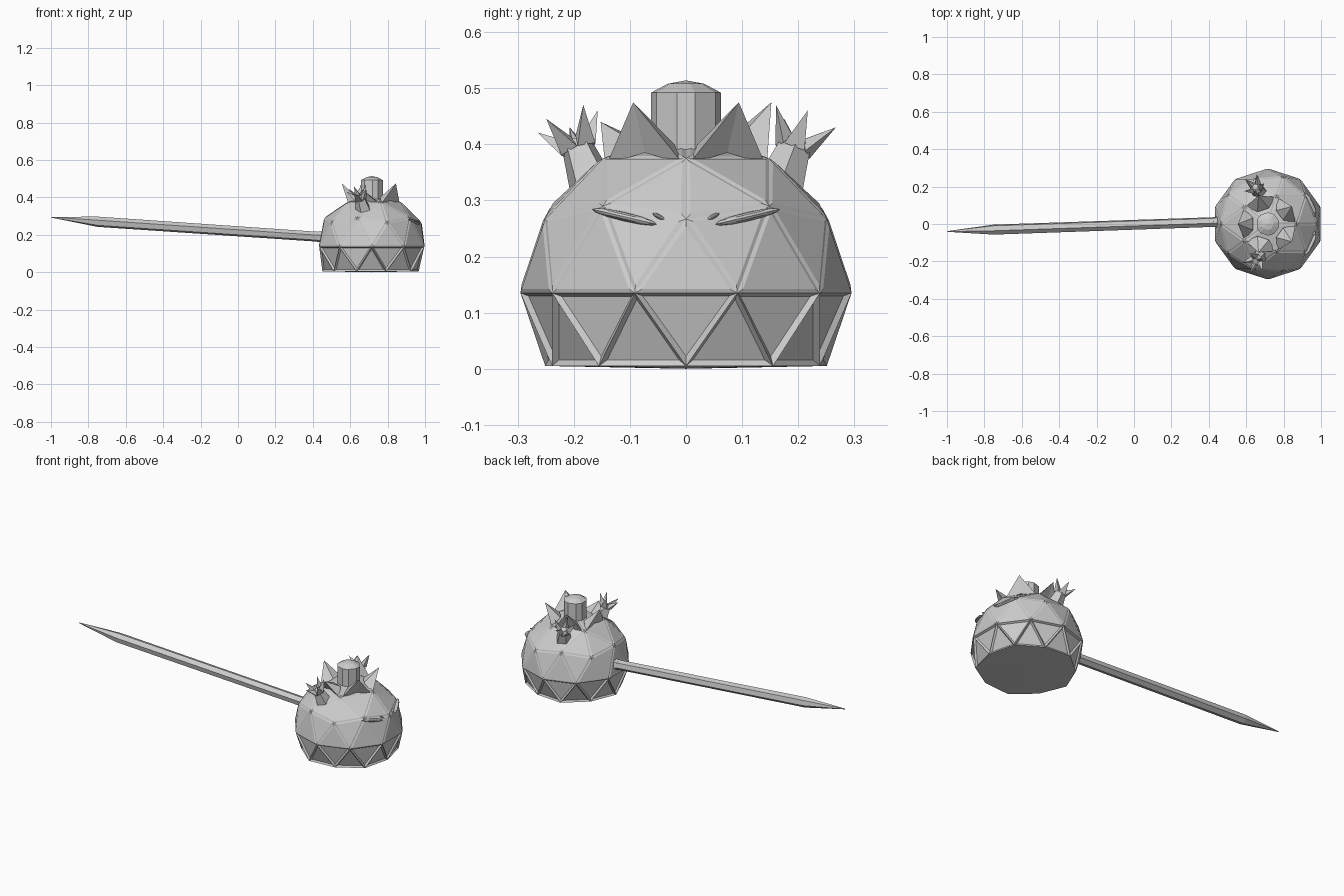
import bpy, bmesh, math
from mathutils import Vector, Matrix
from mathutils.bvhtree import BVHTree

if "Cube" in bpy.data.objects:
    bpy.data.objects.remove(bpy.data.objects["Cube"], do_unlink=True)

grey = bpy.data.materials.new("plain grey")
GREY = (0.6, 0.6, 0.6, 1)
grey.diffuse_color = GREY
grey.use_nodes = True
grey.node_tree.nodes["Principled BSDF"].inputs["Base Color"].default_value = GREY

CX, EQ, R = 0.715, 0.135, 0.295   # body centre x, widest height, radius


def finish(name, bm):
    bmesh.ops.recalc_face_normals(bm, faces=bm.faces)
    me = bpy.data.meshes.new(name)
    bm.to_mesh(me)
    bm.free()
    ob = bpy.data.objects.new(name, me)
    bpy.context.collection.objects.link(ob)
    me.materials.append(grey)
    return ob


def polar(r, deg, z):
    a = math.radians(deg)
    return Vector((CX + r * math.cos(a), r * math.sin(a), z))


def loft(bm, stations, sides, turn=0.0):
    """Skin rings of given (centre, radius) along a path; ends are capped."""
    axis = (stations[-1][0] - stations[0][0]).normalized()
    rot = axis.to_track_quat('Z', 'Y')
    rings = []
    for c, r in stations:
        rings.append([bm.verts.new(c + rot @ Vector((
            r * math.cos(turn + math.tau * i / sides),
            r * math.sin(turn + math.tau * i / sides), 0))) for i in range(sides)])
    for a, b in zip(rings, rings[1:]):
        for i in range(sides):
            j = (i + 1) % sides
            bm.faces.new((a[i], a[j], b[j], b[i]))
    bm.faces.new(rings[0])
    bm.faces.new(rings[-1])


def spike(bm, base, tip):
    """Pyramid from a base polygon to a tip."""
    vs = [bm.verts.new(p) for p in base]
    t = bm.verts.new(tip)
    bm.faces.new(vs)
    for i in range(len(vs)):
        bm.faces.new((vs[i], vs[(i + 1) % len(vs)], t))


# Faceted round body with a flat underside
bm = bmesh.new()
bmesh.ops.create_icosphere(bm, subdivisions=2, radius=R)
low = [v for v in bm.verts if v.co.z < -0.7 * R]
bmesh.ops.delete(bm, geom=low, context='VERTS')
for v in bm.verts:
    if v.co.z > 0.95 * R:
        v.co.z = 0.265
    elif v.co.z > 0.8 * R:
        v.co.z = 0.24
    elif v.co.z < -0.4 * R:
        v.co.z = 0.005 - EQ
    v.co += Vector((CX, 0, EQ))
rim = [e for e in bm.edges if e.is_boundary]
bmesh.ops.contextual_create(bm, geom=rim)
bmesh.ops.recalc_face_normals(bm, faces=bm.faces)
bm.faces.ensure_lookup_table()
band = [f for f in bm.faces if 0.01 < f.calc_center_median().z < EQ]
shell = [f for f in bm.faces if f.calc_center_median().z >= EQ]
floor = [f for f in bm.faces if f.calc_center_median().z <= 0.01]
bmesh.ops.inset_individual(bm, faces=band, thickness=0.016, depth=-0.009)
bmesh.ops.inset_individual(bm, faces=shell, thickness=0.014, depth=0.003)
bmesh.ops.poke(bm, faces=floor, offset=0.005)
bmesh.ops.recalc_face_normals(bm, faces=bm.faces)
surface = BVHTree.FromBMesh(bm)
finish("body", bm)

# Chamfered five-sided stem with a low domed top
bm = bmesh.new()
loft(bm, [(Vector((CX, 0, 0.37)), 0.072), (Vector((CX, 0, 0.492)), 0.072)], 5)
top = max(bm.faces, key=lambda f: f.calc_center_median().z)
# turn the prism so one corner looks along +x
far = max(bm.verts, key=lambda v: (v.co - Vector((CX, 0, v.co.z))).x)
ang = math.atan2(far.co.y, far.co.x - CX)
bmesh.ops.rotate(bm, verts=bm.verts, cent=(CX, 0, 0), matrix=Matrix.Rotation(-ang, 3, 'Z'))
upright = [e for e in bm.edges if abs(e.verts[0].co.z - e.verts[1].co.z) > 0.05]
bmesh.ops.bevel(bm, geom=upright, offset=0.02, segments=1, affect='EDGES')
bmesh.ops.recalc_face_normals(bm, faces=bm.faces)
top = max(bm.faces, key=lambda f: f.calc_center_median().z)
bmesh.ops.inset_individual(bm, faces=[top], thickness=0.03, depth=0.016)
bmesh.ops.poke(bm, faces=[top], offset=0.006)
finish("stem", bm)

# Crown of five spikes around the stem
bm = bmesh.new()
for k in range(5):
    a = 36 + 72 * k
    tip_z = 0.44 if k == 3 else 0.475
    spike(bm, [polar(0.15, a - 34, 0.365), polar(0.125, a, 0.385), polar(0.15, a + 34, 0.365),
               polar(0.085, a + 22, 0.40), polar(0.085, a - 22, 0.40)], polar(0.16, a, tip_z))
finish("crown", bm)

# Two side buds, each a short tube opening into a five-pointed star
for side, name in ((1, "left_bud"), (-1, "right_bud")):
    bm = bmesh.new()
    foot, mouth = Vector((0.675, side * 0.165, 0.32)), Vector((0.65, side * 0.197, 0.405))
    axis = (mouth - foot).normalized()
    rot = axis.to_track_quat('Z', 'Y')
    loft(bm, [(foot, 0.045), (mouth, 0.028)], 5)

    def at(r, i, h):
        a = math.tau * i / 5
        return mouth + rot @ Vector((r * math.cos(a), r * math.sin(a), h))
    for i in range(5):
        spike(bm, [at(0.034, i - 0.48, -0.018), at(0.034, i + 0.48, -0.018),
                   at(0.014, i + 0.3, 0.006), at(0.014, i - 0.3, 0.006)], at(0.06, i, 0.045))
    finish(name, bm)


# Slanted narrow eyes with a short brow dash, resting on the body surface
def lens(name, y, z, size, tilt):
    hit, normal, _, _ = surface.ray_cast(Vector((2, y, z)), Vector((-1, 0, 0)))
    bm = bmesh.new()
    yaw = math.atan2(y, hit.x - CX)
    m = (Matrix.Translation(hit) @ Matrix.Rotation(tilt, 4, 'X')
         @ Matrix.Rotation(yaw, 4, 'Z') @ Matrix.Diagonal((*size, 1)))
    bmesh.ops.create_uvsphere(bm, u_segments=12, v_segments=6, radius=1, matrix=m)
    finish(name, bm)


for side, name in ((1, "left"), (-1, "right")):
    lens(name + "_eye", side * 0.11, 0.271, (0.016, 0.066, 0.008), side * 0.23)
    lens(name + "_brow", side * 0.048, 0.271, (0.008, 0.013, 0.004), side * 0.5)

# Long needle blade with a small collar where it leaves the body
bm = bmesh.new()
loft(bm, [(Vector((0.5, 0.013, 0.185)), 0.027), (Vector((-0.75, -0.03, 0.27)), 0.028),
          (Vector((-0.998, -0.04, 0.294)), 0.002)], 6, 0.3)
finish("needle", bm)
bm = bmesh.new()
loft(bm, [(Vector((0.5, 0.013, 0.185)), 0.036), (Vector((0.425, 0.01, 0.19)), 0.028)], 6, 0.3)
finish("needle_collar", bm)
